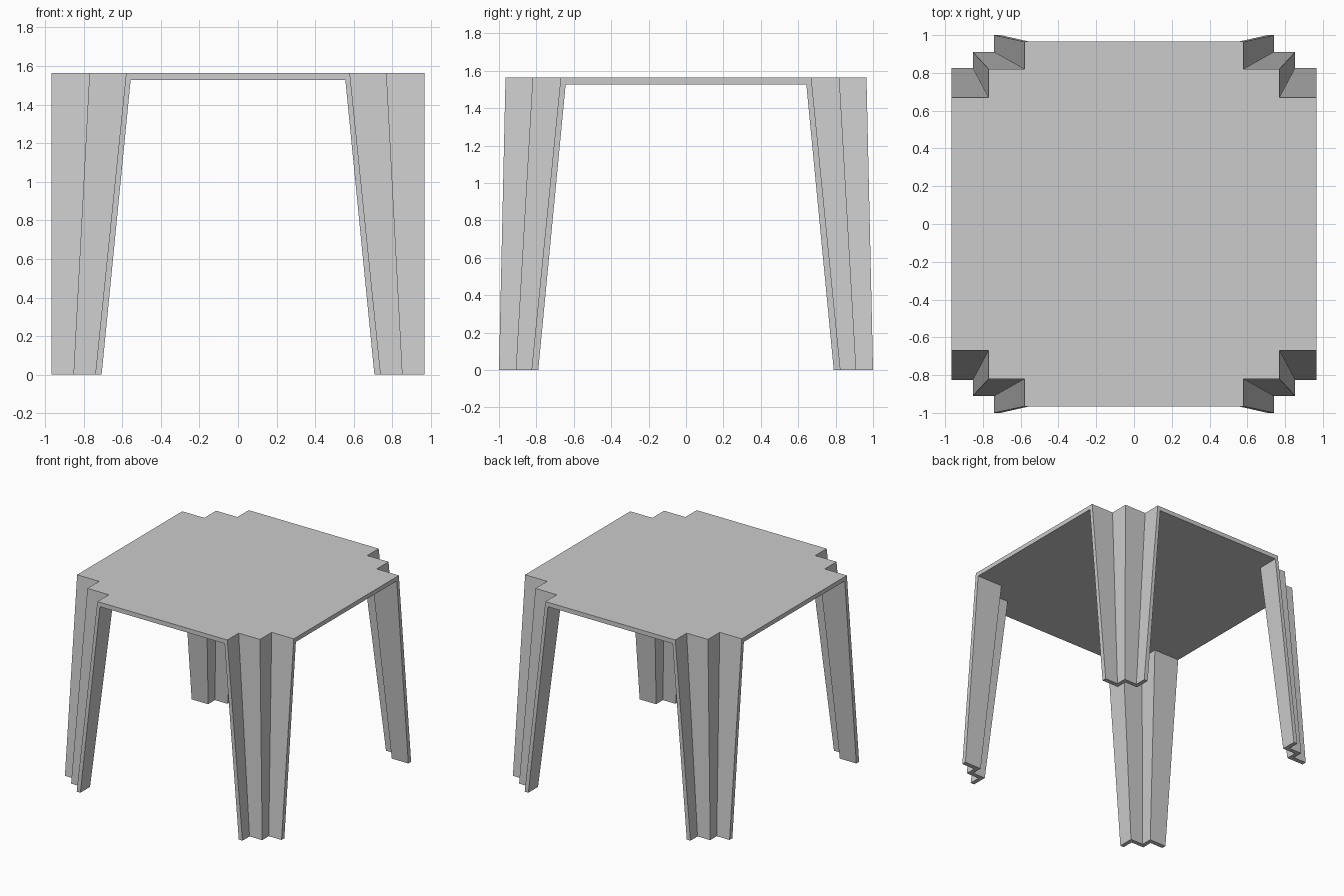
import bpy, bmesh
from mathutils import Vector

if "Cube" in bpy.data.objects:
    bpy.data.objects.remove(bpy.data.objects["Cube"])

H, T = 1.563, 0.035          # total height, seat thickness
W = 0.967                    # half width in x

# stepped corner profile (+x +y quadrant), outer and inner side, at seat and at floor
OUT_TOP = [(0.58, 0.965), (0.58, 0.82), (0.77, 0.82), (0.77, 0.67), (W, 0.67)]
OUT_BOT = [(0.74, 1.0), (0.74, 0.91), (0.853, 0.91), (0.853, 0.826), (W, 0.826)]
IN_TOP = [(0.553, 0.965), (0.553, 0.79), (0.74, 0.79), (0.74, 0.64), (W, 0.64)]
IN_BOT = [(0.707, 1.0), (0.707, 0.877), (0.82, 0.877), (0.82, 0.79), (W, 0.79)]
QUADRANTS = [(1, 1), (1, -1), (-1, -1), (-1, 1)]


def section(bot, top, z):
    """Profile at height z, blended between floor and seat."""
    return [Vector((*b, 0)).lerp(Vector((*t, 0)), z / H) + Vector((0, 0, z))
            for b, t in zip(bot, top)]


def loft(name, low, high):
    """Closed prism between two matching rings."""
    bm = bmesh.new()
    a = [bm.verts.new(p) for p in low]
    b = [bm.verts.new(p) for p in high]
    n = len(a)
    for i in range(n):
        j = (i + 1) % n
        bm.faces.new((a[i], a[j], b[j], b[i]))
    bm.faces.new(a[::-1])
    bm.faces.new(b)
    bmesh.ops.recalc_face_normals(bm, faces=bm.faces)
    me = bpy.data.meshes.new(name)
    bm.to_mesh(me)
    bm.free()
    ob = bpy.data.objects.new(name, me)
    bpy.context.collection.objects.link(ob)


def flip(pts, sx, sy):
    return [Vector((p.x * sx, p.y * sy, p.z)) for p in pts]


def seat_ring(z):
    ring = []
    for sx, sy in QUADRANTS:
        pts = flip(section(OUT_BOT, OUT_TOP, z), sx, sy)
        ring += pts if sx * sy > 0 else pts[::-1]
    return ring


# seat plate with stepped corners
loft("seat", seat_ring(H - T), seat_ring(H))

# four folded, tapering legs
for (sx, sy), label in zip(QUADRANTS, ("back_right", "front_right", "front_left", "back_left")):
    rings = [section(OUT_BOT, OUT_TOP, z) + section(IN_BOT, IN_TOP, z)[::-1]
             for z in (0, H - T)]
    loft(label + "_leg", flip(rings[0], sx, sy), flip(rings[1], sx, sy))
